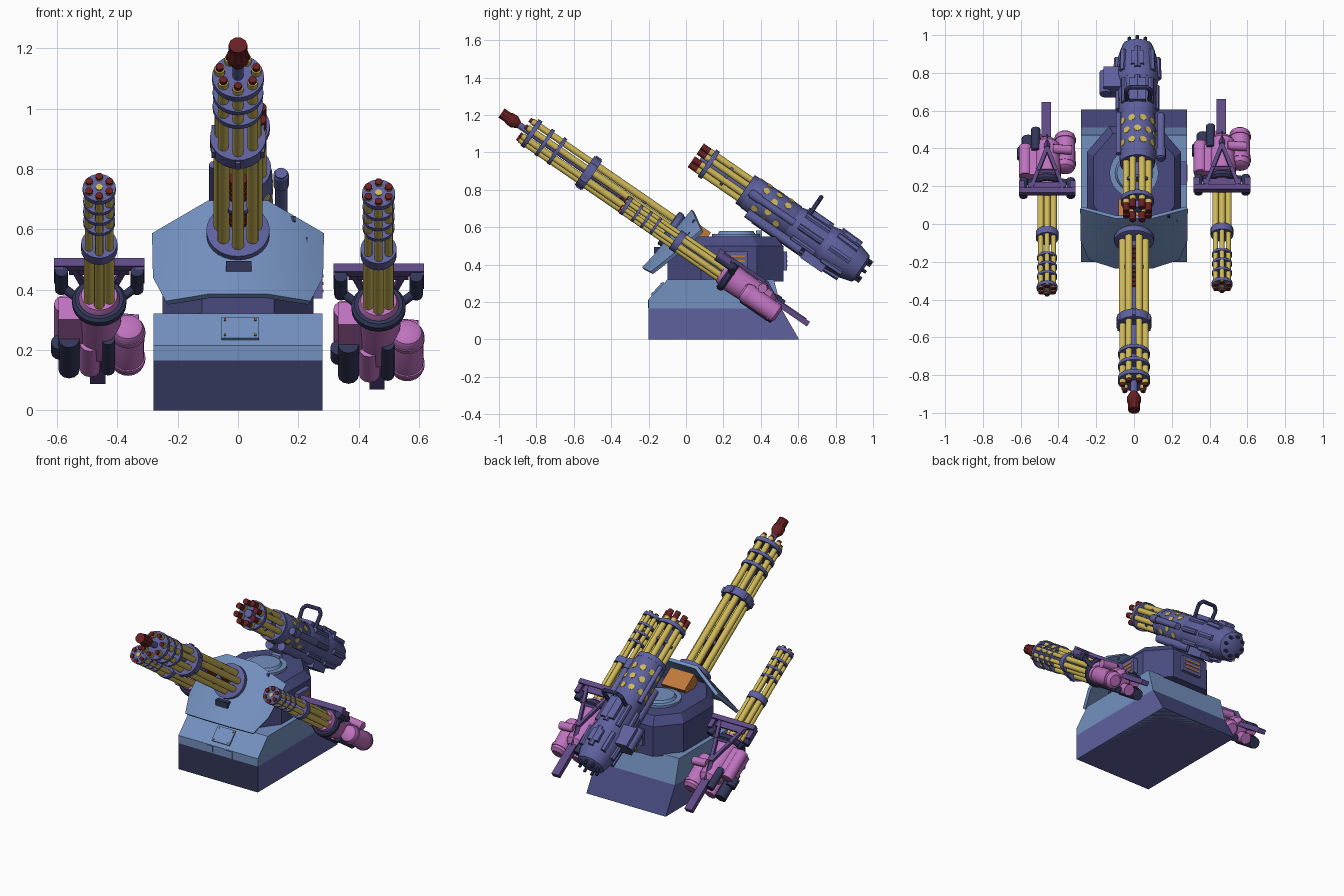
import bpy, bmesh, math
from mathutils import Matrix, Vector

if "Cube" in bpy.data.objects:
    bpy.data.objects.remove(bpy.data.objects["Cube"])

def lin(c):
    c /= 255
    return c / 12.92 if c < 0.04 else ((c + 0.055) / 1.055) ** 2.4

MATS = {}
for name, rgb in {"steel blue": (116, 145, 192), "slate blue": (94, 97, 158), "indigo": (72, 75, 128),
                  "navy": (50, 54, 88), "brass yellow": (206, 184, 88), "dark red": (104, 32, 34),
                  "pink": (190, 114, 190), "purple": (94, 74, 134), "orange brown": (192, 122, 58)}.items():
    MATS[name] = bpy.data.materials.new(name)
    MATS[name].diffuse_color = (*map(lin, rgb), 1)

parts = {}
def part(name, mat):
    """Mesh under construction for one named part."""
    return parts.setdefault((name, mat), bmesh.new())

def rod(b, M, p, q, r, r2=None, n=12, spin=0):
    """Straight rod or cone between two points."""
    p, q = Vector(p), Vector(q)
    d = q - p
    T = M @ Matrix.Translation((p + q) / 2) @ d.to_track_quat('Z', 'Y').to_matrix().to_4x4() @ Matrix.Rotation(spin, 4, 'Z')
    bmesh.ops.create_cone(b, cap_ends=True, segments=n, radius1=r, radius2=r if r2 is None else r2,
                          depth=d.length, matrix=T)

def box(b, M, c, s):
    bmesh.ops.create_cube(b, size=1, matrix=M @ Matrix.Translation(c) @ Matrix.Diagonal((*s, 1)))

def lathe(b, M, prof, x=0, y=0, n=20):
    """Closed turned body from (z, radius) pairs."""
    rings = [[b.verts.new(M @ Vector((x + r * math.cos(2 * math.pi * i / n), y + r * math.sin(2 * math.pi * i / n), z)))
              for i in range(n)] for z, r in prof]
    faces = [b.faces.new((A[i], A[(i + 1) % n], B[(i + 1) % n], B[i]))
             for A, B in zip(rings, rings[1:]) for i in range(n)]
    faces += [b.faces.new(rings[0]), b.faces.new(rings[-1])]
    bmesh.ops.recalc_face_normals(b, faces=faces)

def polar(n, r, a0=-math.pi / 2):
    return [(r * math.cos(a0 + 2 * math.pi * i / n), r * math.sin(a0 + 2 * math.pi * i / n)) for i in range(n)]

TILT = math.radians(34.5)
def frame(x, y, z):
    """Gun frame: local z along the raised barrel, local y up from it."""
    c, s = math.cos(TILT), math.sin(TILT)
    return Matrix(((1, 0, 0, x), (0, s, -c, y), (0, c, s, z), (0, 0, 0, 1)))
I = Matrix.Identity(4)

def prism(b, prof, w):
    """Side profile (y, z) extruded across x."""
    L, R = ([b.verts.new((x, y, z)) for y, z in prof] for x in (-w, w))
    n = len(prof)
    for i in range(n):
        b.faces.new((L[i], L[(i + 1) % n], R[(i + 1) % n], R[i]))
    b.faces.new(L), b.faces.new(R)
    bmesh.ops.recalc_face_normals(b, faces=b.faces)

# Hull
prism(part("hull_lower", "slate blue"), [(-.2, 0), (.605, 0), (.51, .165), (-.2, .165)], .28)
prism(part("hull_upper", "steel blue"), [(-.2, .165), (.51, .165), (.47, .32), (-.1, .32), (-.2, .215)], .28)
box(part("hull_floor", "steel blue"), I, (0, .2, .002), (.56, .8, .004))
S = Matrix.Translation((.007, -.15, .268)) @ Matrix.Rotation(math.radians(46), 4, 'X')
box(part("front_hatch", "steel blue"), S, (0, 0, .004), (.125, .095, .01))
for x in (-.05, .05):
    for y in (-.035, .035):
        box(part("hatch_bolts", "orange brown"), S, (x, y, .01), (.008, .008, .006))
for x in (-.06, .08):
    box(part("front_plates", "steel blue"), I, (x, -.201, .19), (.044, .006, .042))

# Turret with bevelled roof
half = [(.12, -.1), (.25, .08), (.25, .38), (.13, .52)]
octo = half + [(-x, y) for x, y in reversed(half)]
b = part("turret", "indigo")
rows = [[b.verts.new((x * k, .22 + (y - .22) * k, z)) for x, y in octo] for z, k in ((.31, 1), (.5, 1), (.55, .86))]
for A, B in zip(rows, rows[1:]):
    for i in range(8):
        b.faces.new((A[i], A[(i + 1) % 8], B[(i + 1) % 8], B[i]))
b.faces.new(rows[0]), b.faces.new(rows[2])
bmesh.ops.recalc_face_normals(b, faces=b.faces)
b = part("roof_hatch", "steel blue")
lathe(b, I @ Matrix.Translation((0, .27, 0)), [(.54, .13), (.565, .13), (.565, .1), (.58, .09)], n=24)
box(b, I, (0, .39, .565), (.06, .03, .035))
box(part("side_vent", "slate blue"), I, (.26, .27, .42), (.04, .12, .1))
box(part("rear_vent", "slate blue"), I, (0, .525, .42), (.14, .03, .1))
for z in (.395, .42, .445):
    box(part("vent_slats", "orange brown"), I, (.281, .27, z), (.006, .09, .01))
    box(part("vent_slats", "orange brown"), I, (0, .541, z), (.11, .006, .01))

# Swept gun shield
b = part("gun_shield", "steel blue")
rows = []
for c, w in (((.1, -.235, .385), (.24, -.19, .362)), ((.13, -.17, .455), (.282, -.09, .44)), ((.1, .03, .695), (.285, .08, .587))):
    rows.append([b.verts.new((s * p[0], p[1], p[2])) for s, p in ((-1, w), (-1, c), (1, c), (1, w))])
for A, B in zip(rows, rows[1:]):
    for i in range(3):
        b.faces.new((A[i], A[i + 1], B[i + 1], B[i]))
bmesh.ops.recalc_face_normals(b, faces=b.faces)
bmesh.ops.solidify(b, geom=b.faces[:], thickness=.02)
box(part("sight_slot", "navy"), I, (.003, -.155, .478), (.085, .03, .035))
for x, z, y in ((.175, .63, .045), (.215, .56, .02)):
    box(part("shield_windows", "navy"), frame(x, y, z), (0, 0, 0), (.032, .02, .02))

# Main gun
G = frame(0, -.08, .588)
box(part("breech_box", "orange brown"), G, (0, .07, -.125), (.165, .075, .12))
lathe(part("main_mount", "slate blue"), G, [(-.04, .085), (-.01, .105), (.015, .105), (.02, .09)], n=28)
b = part("main_rings", "slate blue")
for z, r, t in ((.535, .093, .05), (.2, .06, .02), (.74, .084, .02), (.82, .084, .02), (.905, .086, .025)):
    rod(b, G, (0, 0, z - t / 2), (0, 0, z + t / 2), r, n=28)
for x, y in polar(6, .092):
    box(b, G, (x, y, .535), (.016, .016, .036))
rod(b, G, (0, 0, 0), (0, 0, 1.0), .018)
for x, y in polar(7, .062):
    rod(part("main_barrels", "brass yellow"), G, (x, y, .0), (x, y, .53), .02)
    rod(part("main_barrels", "brass yellow"), G, (x, y, .53), (x, y, .94), .0175)
    rod(part("main_small_muzzles", "dark red"), G, (x, y, .935), (x, y, .955), .013)
lathe(part("main_muzzle", "dark red"), G, [(.985, .02), (1.015, .037), (1.045, .037), (1.06, .031), (1.1, .031)], n=10)
for i in range(9):
    z = .06 + i * .03
    rod(part("recoil_spring", "dark red"), G, (0, 0, z), (0, 0, z + .018), .03)

# Twin side guns (same layout on both sides)
def side_gun(tag, ox, oy, oz):
    G = frame(ox, oy, oz)
    P = lambda n, m: part(tag + "_" + n, m)
    for x, y in polar(6, .039):
        rod(P("barrels", "brass yellow"), G, (x, y, -.35), (x, y, .004), .0135)
        rod(P("barrels", "brass yellow"), G, (x, y, -.69), (x, y, -.35), .0175)
        rod(P("muzzles", "dark red"), G, (x, y, 0), (x, y, .012), .0125)
    rod(P("hub", "brass yellow"), G, (0, 0, -.1), (0, 0, .004), .012)
    b = P("rings", "slate blue")
    for z, r, t in ((-.01, .055, .02), (-.08, .053, .015), (-.14, .053, .015), (-.2, .053, .015), (-.345, .06, .04)):
        rod(b, G, (0, 0, z - t / 2), (0, 0, z + t / 2), r, n=24)
    # pink receiver with dark collar
    lathe(P("receiver", "pink"), G, [(-.95, .045), (-.92, .068), (-.7, .075), (-.66, .072), (-.63, .06)])
    b = P("collar", "navy")
    lathe(b, G, [(-.69, .08), (-.68, .09), (-.66, .09), (-.65, .08)], n=24)
    # drum on the right, feed cluster on the left
    lathe(P("drum", "pink"), G, [(-1.01, .035), (-.995, .053), (-.8, .055), (-.785, .048), (-.775, .03)], x=.095, y=-.02)
    for z in (-.97, -.82):
        rod(P("drum", "pink"), G, (.095, -.02, z - .008), (.095, -.02, z + .008), .058, n=20)
    box(P("feed_box", "pink"), G, (-.095, .0, -.79), (.08, .09, .17))
    rod(P("feed_box", "pink"), G, (-.115, .02, -.9), (-.115, .02, -.71), .035)
    rod(P("feed_box", "pink"), G, (-.03, -.04, -1.0), (-.03, -.04, -.85), .035)
    rod(P("feed_box", "pink"), G, (.03, .06, -.86), (.13, .05, -.86), .025)
    for x, y, z0, z1, r in ((-.1, -.045, -1.0, -.82, .035), (-.06, .04, -1.0, -.86, .024), (-.13, -.03, -.92, -.86, .03),
                            (.03, -.06, -.98, -.8, .022), (.125, .05, -.67, -.56, .022), (-.125, .05, -.67, -.56, .022)):
        rod(b, G, (x, y, z0), (x, y, z1), r)
    for s in (-1, 1):
        rod(b, G, (s * .125, .05, -.65), (s * .07, .02, -.68), .015)
    # purple carrying frame
    b = P("bracket", "purple")
    box(b, G, (0, .082, -.57), (.3, .032, .03))
    box(b, G, (0, .085, -.6), (.2, .012, .05))
    for s in (-1, 1):
        rod(b, G, (s * .085, .085, -.59), (0, .085, -.85), .014, n=4, spin=math.pi / 4)
        box(b, G, (s * .135, .07, -.6), (.03, .03, .08))
    rod(b, G, (-.05, .085, -.7), (.05, .085, -.7), .012, n=4)
    rod(b, G, (0, .085, -.85), (0, .03, -.96), .016, n=4)
    box(b, G, (-.005, .03, -1.06), (.05, .03, .22))

side_gun("left_gun", -.46, -.345, .738)
side_gun("right_gun", .466, -.327, .72)

# Rear gun
G = frame(.018, .052, .985)
for x, y in polar(8, .064, math.pi / 8):
    rod(part("rear_barrels", "brass yellow"), G, (x, y, -.36), (x, y, -.05), .018)
    rod(part("rear_muzzles", "dark red"), G, (x, y, -.055), (x, y, 0), .0175)
b = part("rear_rings", "slate blue")
for z, r, t in ((-.085, .088, .025), (-.2, .07, .015), (-.335, .092, .03)):
    rod(b, G, (0, 0, z - t / 2), (0, 0, z + t / 2), r, n=28)
rod(b, G, (0, 0, -.35), (0, 0, -.03), .025)
b = part("rear_body", "slate blue")
lathe(b, G, [(-.64, .085), (-.62, .096), (-.36, .096), (-.34, .086)], n=28)
lathe(b, G, [(-.86, .1), (-.84, .105), (-.66, .1), (-.62, .09)], n=16)
lathe(b, G, [(-1.085, .055), (-1.07, .085), (-1.0, .105), (-.87, .115), (-.83, .105)], n=12)
for k, z in enumerate((-.42, -.49, -.56)):
    for x, y in polar(10, 1, k * math.pi / 10):
        rod(part("shroud_holes", "brass yellow"), G, (x * .085, y * .085, z), (x * .098, y * .098, z), .019, n=10)
for x, y in polar(8, .1, 0):
    rod(b, G, (x, y, -.82), (x, y, -.67), .017, n=8)
    rod(b, G, (x * 1.06, y * 1.06, -1.0), (x * 1.1, y * 1.1, -.87), .018, n=6)
    rod(part("rear_pins", "navy"), G, (x * .6, y * .6, -1.105), (x * .6, y * .6, -1.07), .009, n=8)
# side tubes, boxes and the carrying handle
for x, y, z0, z1, r in ((.125, 0, -.64, -.35, .021), (.125, 0, -.42, -.36, .026), (.06, -.1, -.75, -.4, .026),
                        (-.05, -.1, -.8, -.45, .03), (-.1, .04, -.62, -.36, .014)):
    rod(b, G, (x, y, z0), (x, y, z1), r)
box(b, G, (0, .095, -.73), (.09, .04, .14))
box(b, G, (0, .095, -.93), (.07, .05, .08))
box(b, G, (-.13, 0, -.85), (.1, .1, .13))
rod(b, G, (-.17, .0, -.91), (-.17, .0, -.77), .03)
box(b, G, (.03, -.11, -.84), (.1, .05, .14))
for i in range(5):
    rod(part("ammo_feed", "brass yellow"), G, (-.18 + i * .018, -.075, -.87), (-.18 + i * .018, -.035, -.87), .008, n=8)
path = [(-.055, .08), (-.06, .17), (-.04, .195), (.05, .195), (.07, .17), (.065, .08)]
for p, q in zip(path, path[1:]):
    rod(part("carry_handle", "indigo"), G, (*p, -.68), (*q, -.68), .012, n=10)

# Turn every part into an object
for (name, mat), b in parts.items():
    me = bpy.data.meshes.new(name)
    b.to_mesh(me)
    b.free()
    me.materials.append(MATS[mat])
    ob = bpy.data.objects.new(name, me)
    bpy.context.collection.objects.link(ob)
    if name == "hull_lower":  # front and rear faces are darker
        me.materials.append(MATS["navy"])
        me.materials.append(MATS["indigo"])
        for f in me.polygons:
            f.material_index = 1 if f.normal.y < -.9 else 2 if f.normal.y > .5 else 0
    bpy.ops.object.select_all(action='DESELECT')
    ob.select_set(True)
    bpy.context.view_layer.objects.active = ob
    bpy.ops.object.shade_smooth_by_angle(angle=math.radians(32))

for m in bpy.data.materials:
    if m.users and not m.is_grease_pencil:
        m.use_nodes = True
        m.node_tree.nodes["Principled BSDF"].inputs["Base Color"].default_value = m.diffuse_color
